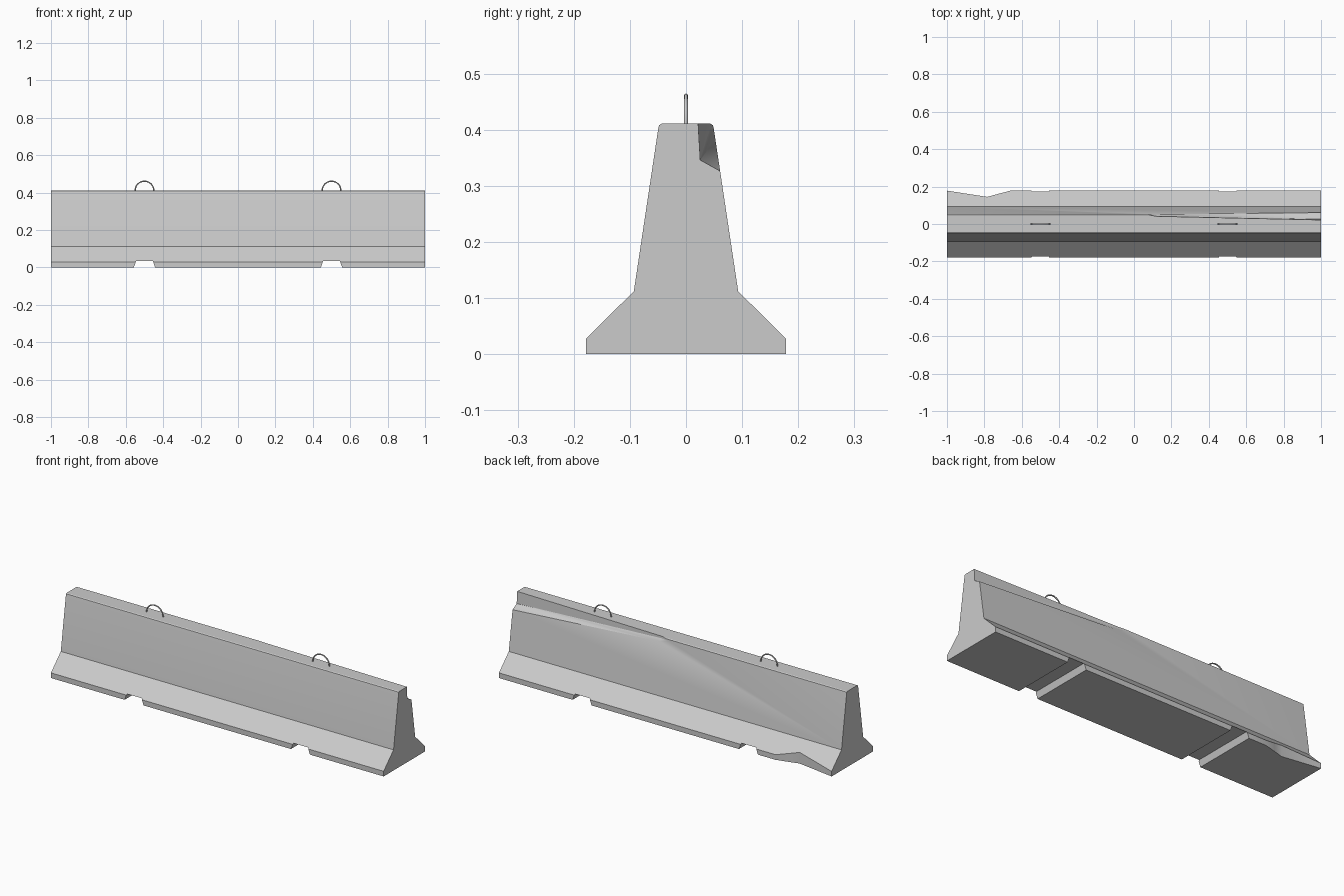
import bpy, bmesh, math

if "Cube" in bpy.data.objects:
    bpy.data.objects.remove(bpy.data.objects["Cube"])


def finish(name, bm):
    bmesh.ops.recalc_face_normals(bm, faces=bm.faces)
    me = bpy.data.meshes.new(name)
    bm.to_mesh(me)
    bm.free()
    ob = bpy.data.objects.new(name, me)
    bpy.context.collection.objects.link(ob)
    return ob


def prism(name, pts, vec):
    """Closed solid: polygon of 3D points swept along vec."""
    bm = bmesh.new()
    face = bm.faces.new([bm.verts.new(p) for p in pts])
    ext = bmesh.ops.extrude_face_region(bm, geom=[face], use_keep_orig=True)
    moved = [g for g in ext["geom"] if isinstance(g, bmesh.types.BMVert)]
    bmesh.ops.translate(bm, verts=moved, vec=vec)
    return finish(name, bm)


def hull(name, pts):
    bm = bmesh.new()
    bmesh.ops.convex_hull(bm, input=[bm.verts.new(p) for p in pts])
    loose = [v for v in bm.verts if not v.link_faces]
    bmesh.ops.delete(bm, geom=loose, context="VERTS")
    return finish(name, bm)


def cut(target, cutter):
    mod = target.modifiers.new("cut", "BOOLEAN")
    mod.operation = "DIFFERENCE"
    mod.solver = "EXACT"
    mod.object = cutter
    bpy.context.view_layer.objects.active = target
    bpy.ops.object.modifier_apply(modifier=mod.name)
    bpy.data.objects.remove(cutter)


def smooth(ob, angle):
    bpy.ops.object.select_all(action="DESELECT")
    ob.select_set(True)
    bpy.context.view_layer.objects.active = ob
    bpy.ops.object.shade_smooth_by_angle(angle=math.radians(angle))


# Concrete barrier: mirrored half profile swept along x
half = [(0.178, 0), (0.178, 0.028), (0.093, 0.112), (0.0495, 0.402),
        (0.048, 0.408), (0.043, 0.411)]
profile = half + [(-y, z) for y, z in reversed(half)]
barrier = prism("concrete_barrier", [(-1, y, z) for y, z in profile], (2, 0, 0))

# Forklift / drainage notches through the base
for cx in (-0.5, 0.5):
    pts = [(cx + x, -0.3, z) for x, z in
           ((-0.061, -0.01), (0.061, -0.01), (0.057, 0), (0.045, 0.033),
            (-0.045, 0.033), (-0.057, 0))]
    cut(barrier, prism("notch_cutter", pts, (0, 0.6, 0)))

# Dent in the rear foot
dent = [(-1.05, 0.186), (-0.785, 0.145), (-0.73, 0.16), (-0.66, 0.1785),
        (-0.66, 0.25), (-1.05, 0.25)]
cut(barrier, prism("dent_cutter", [(x, y, -0.05) for x, y in dent], (0, 0, 0.25)))

# Long tapering chip broken out of the rear top edge
chip = [(1.02, 0.020, 0.43), (1.02, 0.025, 0.345), (1.02, 0.061, 0.325),
        (1.02, 0.10, 0.325), (1.02, 0.10, 0.43),
        (0.12, 0.040, 0.43), (0.12, 0.042, 0.400), (0.12, 0.053, 0.385),
        (0.12, 0.10, 0.385), (0.12, 0.10, 0.43), (0.06, 0.052, 0.43),
        (0.06, 0.052, 0.400)]
cut(barrier, hull("chip_cutter", chip))
smooth(barrier, 30)

# Steel lifting loops on top
for name, cx in (("lifting_loop_left", -0.5), ("lifting_loop_right", 0.5)):
    cu = bpy.data.curves.new(name, "CURVE")
    cu.dimensions = "3D"
    cu.bevel_depth = 0.0035
    cu.bevel_resolution = 2
    n = 16
    path = [(0.05, 0.395)]
    path += [(0.05 * math.cos(math.pi * i / n),
              0.411 + 0.05 * math.sin(math.pi * i / n)) for i in range(n + 1)]
    path += [(-0.05, 0.395)]
    sp = cu.splines.new("POLY")
    sp.points.add(len(path) - 1)
    for p, (x, z) in zip(sp.points, path):
        p.co = (cx + x, 0, z, 1)
    cu.use_fill_caps = True
    tmp = bpy.data.objects.new(name, cu)
    bpy.context.collection.objects.link(tmp)
    bpy.ops.object.select_all(action="DESELECT")
    tmp.select_set(True)
    bpy.context.view_layer.objects.active = tmp
    bpy.ops.object.convert(target="MESH")
    smooth(bpy.context.view_layer.objects.active, 50)
